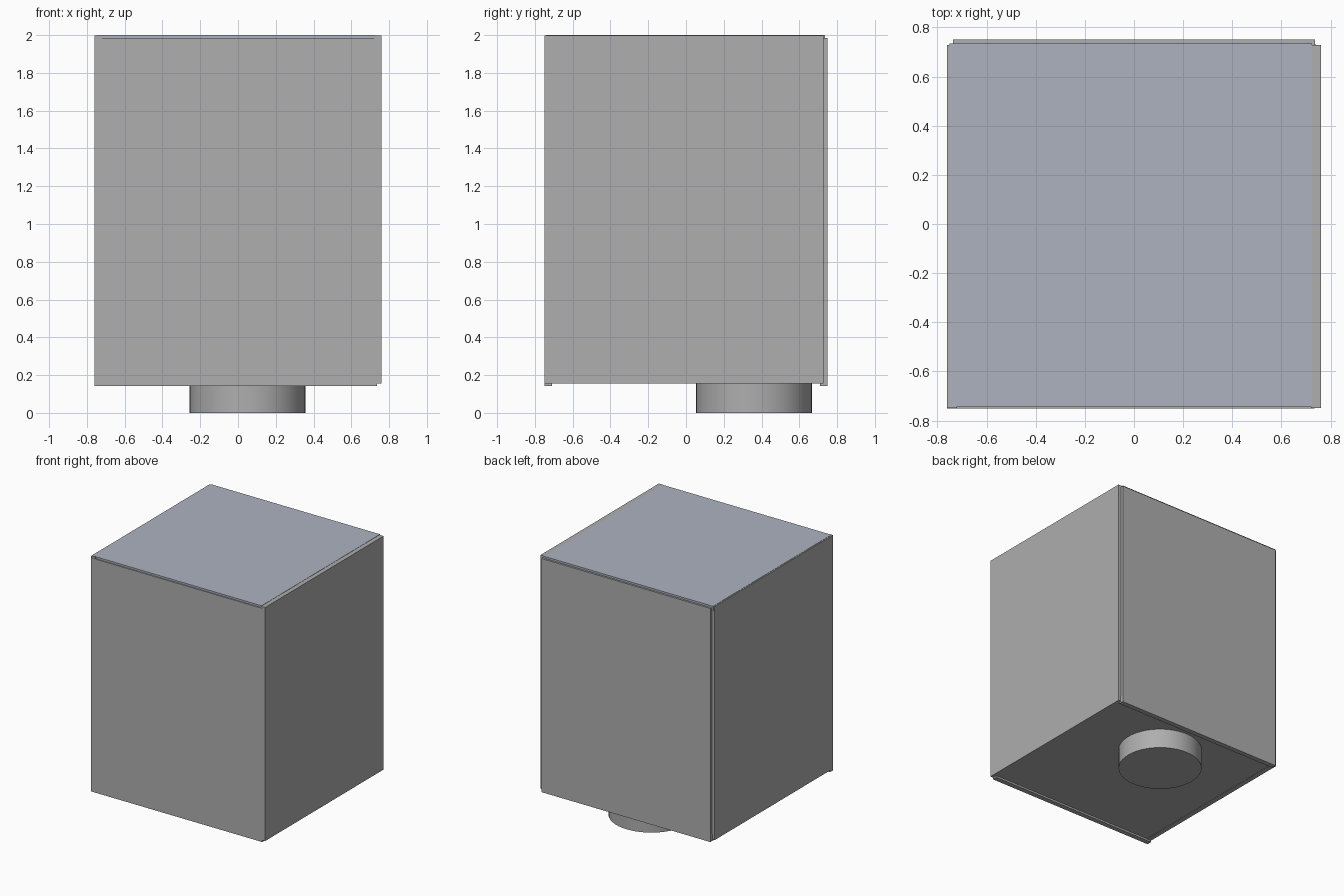
import bpy

if "Cube" in bpy.data.objects:
    bpy.data.objects.remove(bpy.data.objects["Cube"])


def material(name, rgb):
    mat = bpy.data.materials.new(name)
    mat.diffuse_color = (*rgb, 1)
    mat.use_nodes = True
    mat.node_tree.nodes["Principled BSDF"].inputs["Base Color"].default_value = mat.diffuse_color
    return mat


grey = material("mid_grey", (0.425, 0.425, 0.425))
blue_grey = material("blue_grey", (0.42, 0.45, 0.53))


def panel(name, lo, hi, mat=grey):
    """Flat board between two opposite corners."""
    bpy.ops.mesh.primitive_cube_add(
        size=1, location=[(a + b) / 2 for a, b in zip(lo, hi)])
    ob = bpy.context.object
    ob.name = name
    ob.scale = [b - a for a, b in zip(lo, hi)]
    bpy.ops.object.transform_apply(location=False, rotation=False, scale=True)
    ob.data.materials.append(mat)


# Overlapping side boards of the cabinet
panel("left_panel", (-0.76, -0.748, 0.155), (-0.72, 0.728, 1.998))
panel("right_panel", (0.72, -0.748, 0.155), (0.76, 0.728, 1.998))
panel("front_panel", (-0.76, -0.75, 0.142), (0.735, -0.71, 1.985))
panel("back_panel", (-0.737, 0.71, 0.142), (0.737, 0.75, 1.985))

# Floor board, slightly recessed between the sides
panel("bottom_panel", (-0.74, -0.73, 0.157), (0.74, 0.73, 0.197))

# Tinted lid
panel("top_panel", (-0.75, -0.742, 1.96), (0.725, 0.735, 2.0), blue_grey)

# Round foot under the floor
bpy.ops.mesh.primitive_cylinder_add(
    vertices=48, radius=0.307, depth=0.18, location=(0.05, 0.36, 0.09))
foot = bpy.context.object
foot.name = "round_foot"
foot.data.materials.append(grey)
bpy.ops.object.shade_smooth_by_angle()
